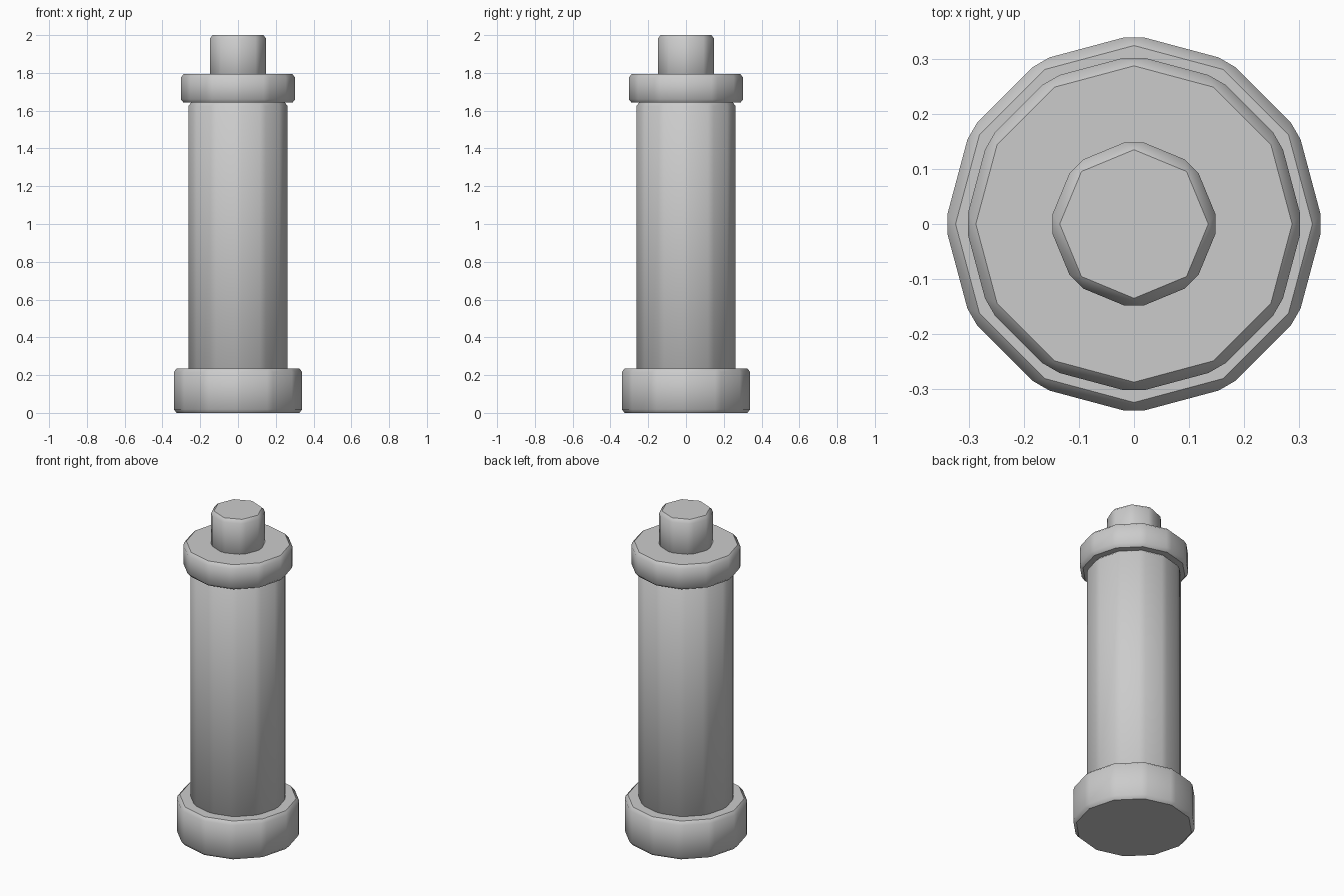
import bpy
import bmesh
from mathutils import Matrix

if "Cube" in bpy.data.objects:
    bpy.data.objects.remove(bpy.data.objects["Cube"])


def bevelled_cylinder(name, sides, radius, z0, z1, bevel=0.019):
    """Low-poly cylinder with every edge chamfered, smooth sides and flat caps."""
    bm = bmesh.new()
    bmesh.ops.create_cone(bm, cap_ends=True, segments=sides,
                          radius1=radius, radius2=radius, depth=z1 - z0,
                          matrix=Matrix.Translation((0, 0, (z0 + z1) / 2)))
    bmesh.ops.bevel(bm, geom=bm.edges[:], offset=bevel, offset_type='OFFSET',
                    segments=1, profile=0.5, affect='EDGES')
    bm.normal_update()
    for f in bm.faces:
        f.smooth = abs(f.normal.z) < 0.99
    mesh = bpy.data.meshes.new(name)
    bm.to_mesh(mesh)
    bm.free()
    obj = bpy.data.objects.new(name, mesh)
    bpy.context.collection.objects.link(obj)
    return obj


# Wide foot
bevelled_cylinder("base", 12, 0.345, 0.0, 0.235)
# Long shaft, sunk into the foot
bevelled_cylinder("body", 12, 0.268, 0.20, 1.643)
# Collar resting on the shaft
bevelled_cylinder("collar", 12, 0.308, 1.642, 1.793)
# Small eight-sided knob, sunk into the collar
bevelled_cylinder("knob", 8, 0.156, 1.76, 2.0)
